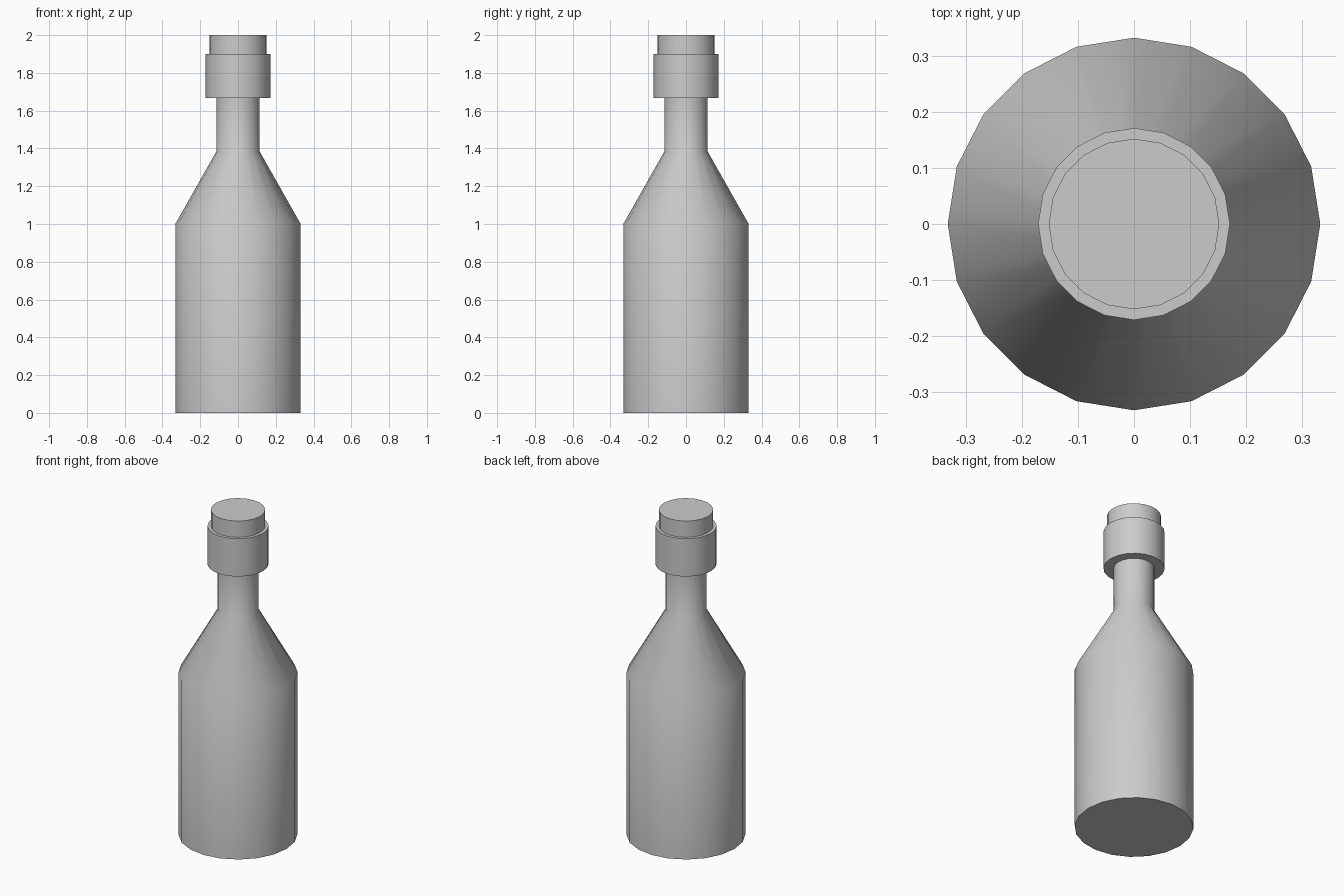
import bpy, bmesh
from math import cos, sin, tau, radians

if "Cube" in bpy.data.objects:
    bpy.data.objects.remove(bpy.data.objects["Cube"])

SIDES = 20


def lathe(name, profile):
    """Closed solid of revolution from (radius, height) points, bottom to top."""
    bm = bmesh.new()
    rings = [[bm.verts.new((r * cos(tau * i / SIDES), r * sin(tau * i / SIDES), z))
              for i in range(SIDES)] for r, z in profile]
    for low, high in zip(rings, rings[1:]):
        for i in range(SIDES):
            j = (i + 1) % SIDES
            bm.faces.new((low[i], low[j], high[j], high[i]))
    bm.faces.new(rings[0][::-1])
    bm.faces.new(rings[-1])
    mesh = bpy.data.meshes.new(name)
    bm.to_mesh(mesh)
    bm.free()
    obj = bpy.data.objects.new(name, mesh)
    bpy.context.collection.objects.link(obj)
    bpy.ops.object.select_all(action='DESELECT')
    obj.select_set(True)
    bpy.context.view_layer.objects.active = obj
    bpy.ops.object.shade_smooth_by_angle(angle=radians(35))
    return obj


# Body, sloping shoulder and neck
lathe("bottle", [(0.332, 0), (0.332, 1.0), (0.114, 1.385), (0.114, 1.67)])
# Wide collar around the mouth
lathe("collar", [(0.171, 1.667), (0.171, 1.90)])
# Cap on top
lathe("cap", [(0.152, 1.90), (0.152, 2.0)])
